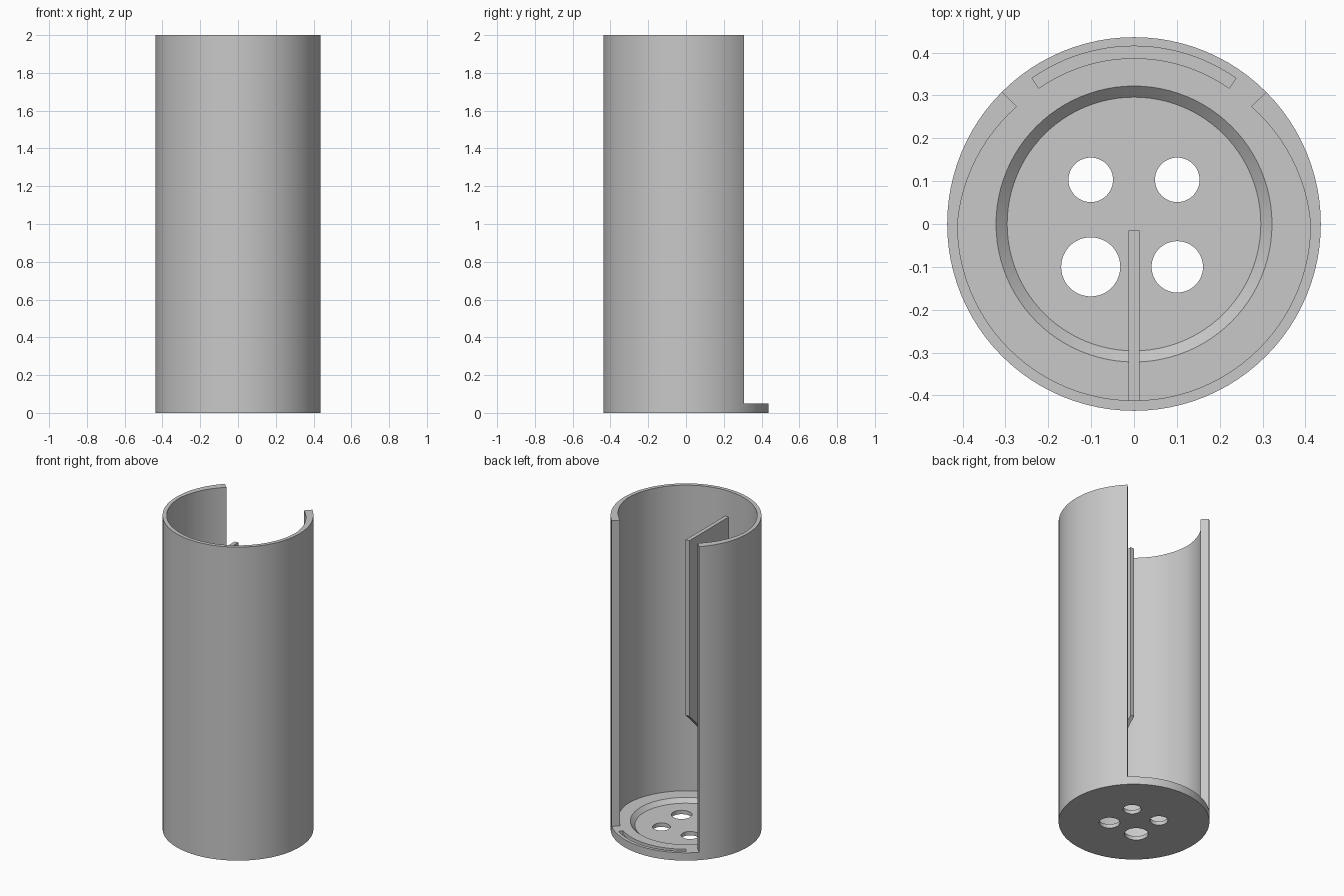
import bpy, bmesh
from math import sin, cos, radians

if "Cube" in bpy.data.objects:
    bpy.data.objects.remove(bpy.data.objects["Cube"])

R, HEIGHT, FLOOR = 0.436, 2.0, 0.05
SEGMENTS = 96

grey = bpy.data.materials.new("plain grey")
grey.use_nodes = True
grey.diffuse_color = (0.58, 0.58, 0.58, 1)
grey.node_tree.nodes["Principled BSDF"].inputs["Base Color"].default_value = grey.diffuse_color


def polar(r, degrees):
    return r * cos(radians(degrees)), r * sin(radians(degrees))


def loft(name, lower, upper):
    """Closed solid between two rings of 3D points."""
    bm = bmesh.new()
    a = [bm.verts.new(p) for p in lower]
    b = [bm.verts.new(p) for p in upper]
    bm.faces.new(a)
    bm.faces.new(b)
    for i in range(len(a)):
        j = (i + 1) % len(a)
        bm.faces.new((a[i], a[j], b[j], b[i]))
    bmesh.ops.recalc_face_normals(bm, faces=bm.faces)
    mesh = bpy.data.meshes.new(name)
    bm.to_mesh(mesh)
    bm.free()
    mesh.materials.append(grey)
    obj = bpy.data.objects.new(name, mesh)
    bpy.context.collection.objects.link(obj)
    return obj


def prism(name, outline, z0, z1):
    return loft(name, [(x, y, z0) for x, y in outline], [(x, y, z1) for x, y in outline])


def circle(r, cx=0, cy=0, n=SEGMENTS):
    points = [polar(r, 360 * i / n) for i in range(n)]
    return [(cx + x, cy + y) for x, y in points]


def select_only(obj):
    bpy.ops.object.select_all(action='DESELECT')
    obj.select_set(True)
    bpy.context.view_layer.objects.active = obj


def cut(target, cutter):
    cutter.hide_render = True
    mod = target.modifiers.new("cut", 'BOOLEAN')
    mod.operation, mod.solver, mod.object = 'DIFFERENCE', 'EXACT', cutter
    select_only(target)
    bpy.ops.object.modifier_apply(modifier=mod.name)
    bpy.data.objects.remove(cutter)


# Tall cup: a solid cylinder that is hollowed out
cup = prism("cup", circle(R), 0, HEIGHT)

# Cavity with a quarter opening at the back; the wall thickens towards the opening
inner = []
for step in range(73):
    angle = 135 + 270 * step / 72
    side = max(0, sin(radians(angle)))
    inner.append(polar(0.412 - 0.025 * side / sin(radians(45)), angle))
cut(cup, prism("cavity", inner + [(0.6, 0.6), (-0.6, 0.6)], FLOOR, HEIGHT + 0.1))

# Round floor recess with a sloping rim
lower = [(x, y, FLOOR - 0.025) for x, y in circle(0.296)]
upper = [(x, y, FLOOR + 0.025) for x, y in circle(0.348)]
cut(cup, loft("recess", lower, upper))

# Curved groove in the floor near the opening
arc = [55 + 70 * i / 24 for i in range(25)]
groove = [polar(0.415, a) for a in arc] + [polar(0.387, a) for a in reversed(arc)]
cut(cup, prism("groove", groove, FLOOR - 0.025, FLOOR + 0.05))

# Four holes through the floor
for x, y, r in [(-0.101, 0.103, 0.052), (0.101, 0.103, 0.052),
                (0.101, -0.1, 0.06), (-0.101, -0.1, 0.069)]:
    cut(cup, prism("hole", circle(r, x, y, 48), -0.1, 0.1))

select_only(cup)
bpy.ops.object.shade_smooth_by_angle(angle=radians(25))

# Upright divider fin with a slanted underside, fixed to the front wall
side = [(-0.015, 1.835), (-0.015, 0.715), (-0.418, 0.312), (-0.418, 1.835)]
loft("divider_fin", [(-0.0125, y, z) for y, z in side], [(0.0125, y, z) for y, z in side])
